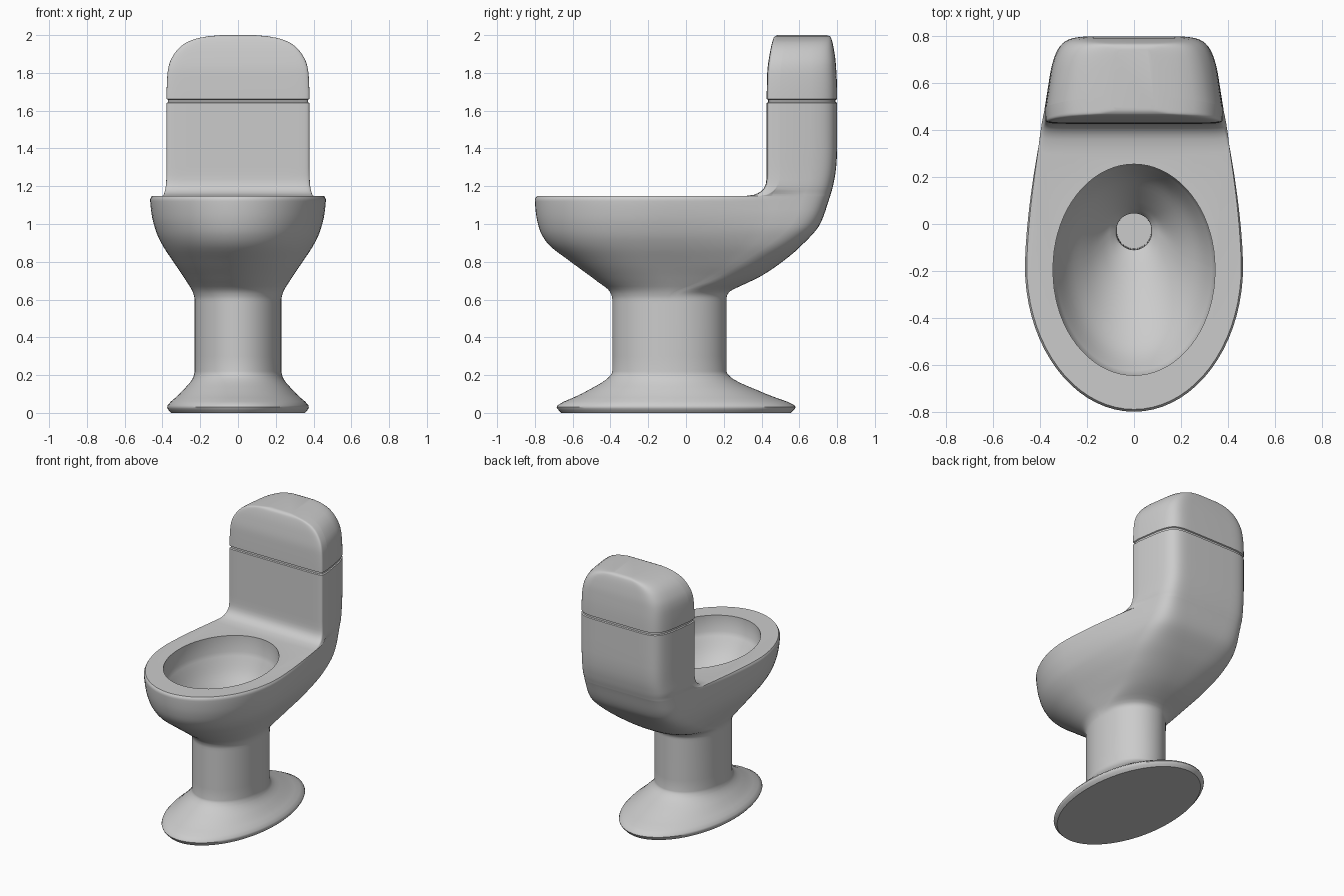
import bpy, bmesh, math

if "Cube" in bpy.data.objects:
    bpy.data.objects.remove(bpy.data.objects["Cube"])


def track(keys, z):
    """Monotone cubic interpolation through (z, value) keys."""
    if z <= keys[0][0]:
        return keys[0][1]
    if z >= keys[-1][0]:
        return keys[-1][1]
    d = [(b[1] - a[1]) / (b[0] - a[0]) for a, b in zip(keys, keys[1:])]
    m = [d[0]] + [2 * p * q / (p + q) if p * q > 0 else 0 for p, q in zip(d, d[1:])] + [d[-1]]
    for i, (a, b) in enumerate(zip(keys, keys[1:])):
        if z <= b[0]:
            h = b[0] - a[0]
            t = (z - a[0]) / h
            return (a[1] * (2*t**3 - 3*t*t + 1) + b[1] * (3*t*t - 2*t**3)
                    + h * (m[i] * (t**3 - 2*t*t + t) + m[i + 1] * (t**3 - t*t)))


def ring(z, yf, yb, w, ws, yc, ys, nf=2, nb=2, taper=0, arc=18, side=8):
    """Horizontal outline: rounded back, flaring sides, rounded front."""
    half = []
    for i in range(arc + 1):
        a = math.pi / 2 * (1 - i / arc)
        c, s = max(math.cos(a), 0), math.sin(a)
        u = s ** (2 / nb)
        x = 0 if i == 0 else ws * (1 - taper * u ** 1.5) * c ** (2 / nb)
        half.append((x, ys + (yb - ys) * u))
    for j in range(1, side + 1):
        u = 1 - j / side
        half.append((w + (ws - w) * u ** 1.6, yc + (ys - yc) * u))
    for i in range(1, arc + 1):
        a = math.pi / 2 * i / arc
        x = 0 if i == arc else w * math.cos(a) ** (2 / nf)
        half.append((x, yc - (yc - yf) * math.sin(a) ** (2 / nf)))
    return [(x, y, z) for x, y in half + [(-x, y) for x, y in half[-2:0:-1]]]


def loft(name, rings):
    bm = bmesh.new()
    rows = [[bm.verts.new(p) for p in r] for r in rings]
    n = len(rows[0])
    for a, b in zip(rows, rows[1:]):
        for i in range(n):
            bm.faces.new((a[i], a[(i + 1) % n], b[(i + 1) % n], b[i]))
    bm.faces.new(rows[0])
    bm.faces.new(rows[-1])
    bmesh.ops.remove_doubles(bm, verts=bm.verts, dist=1e-4)
    bmesh.ops.recalc_face_normals(bm, faces=bm.faces)
    me = bpy.data.meshes.new(name)
    bm.to_mesh(me)
    bm.free()
    ob = bpy.data.objects.new(name, me)
    bpy.context.collection.objects.link(ob)
    return ob


def span(a, b, n):
    return [a + (b - a) * i / n for i in range(n)]


# Foot, pedestal and bowl shell
B = dict(
    yf=[(0, -.66), (.012, -.672), (.03, -.685), (.1, -.555), (.19, -.408), (.22, -.39), (.6, -.39),
        (.64, -.402), (.7, -.475), (.8, -.61), (.9, -.735), (.97, -.775), (1.06, -.795), (1.13, -.8), (1.147, -.79)],
    yb=[(0, .555), (.012, .567), (.03, .58), (.1, .425), (.19, .236), (.22, .215), (.61, .215), (.64, .228),
        (.67, .285), (.72, .39), (.8, .51), (.88, .605), (1, .71), (1.147, .763)],
    w=[(0, .355), (.012, .366), (.03, .375), (.1, .31), (.19, .237), (.22, .23), (.6, .23), (.64, .24),
       (.7, .275), (.8, .342), (.88, .395), (.95, .43), (1.05, .457), (1.13, .465), (1.147, .457)],
    ws=[(0, .355), (.012, .366), (.03, .375), (.1, .31), (.19, .237), (.22, .23), (.6, .23), (.64, .238),
        (.7, .262), (.8, .32), (.9, .362), (1, .38), (1.147, .382)],
    yc=[(0, -.06), (.2, -.09), (.62, -.09), (.8, -.16), (1, -.18)],
    ys=[(0, -.05), (.2, -.08), (.62, -.08), (.7, .1), (.8, .25), (.95, .41), (1.05, .46)],
    nb=[(0, 2), (.62, 2.1), (.8, 3), (1, 6), (1.147, 8)],
    taper=[(.64, 0), (1, .14), (1.147, .16)])
zs = [0, .012, .022, .03, .04] + span(.06, .18, 6) + [.18, .19, .2, .21, .22, .3, .4, .5, .58, .6, .61, .62, .63, .64, .655]
zs += span(.67, 1.12, 20) + [1.12, 1.13, 1.138, 1.144, 1.147]
rings = [ring(z, **{k: track(v, z) for k, v in B.items()}) for z in zs]

# Tank, rising from the deck with a fillet, a lid groove and an arched top
T = dict(
    yf=[(1.147, .30), (1.155, .36), (1.175, .40), (1.21, .422), (1.26, .427), (1.65, .427), (1.8, .43),
        (1.9, .443), (1.98, .462), (1.994, .47), (2, .485)],
    yb=[(1.147, .763), (1.2, .778), (1.3, .795), (1.4, .8), (1.7, .8), (1.85, .793), (1.93, .782),
        (1.98, .77), (1.994, .762), (2, .745)],
    w=[(1.147, .402), (1.155, .394), (1.175, .387), (1.21, .381), (1.3, .378), (1.7, .378), (1.8, .373),
       (1.85, .363), (1.9, .338), (1.95, .292), (1.98, .225), (1.994, .155), (2, .09)])
zs = [1.147, 1.15, 1.155, 1.163, 1.175, 1.19, 1.21, 1.235, 1.26, 1.3, 1.35, 1.4, 1.5, 1.6,
      1.641, 1.645, 1.657, 1.661, 1.7, 1.75] + span(1.78, 1.96, 9)
zs += [1.96, 1.97, 1.98, 1.987, 1.994, 1.998, 2]
for z in zs:
    d = .008 if 1.644 < z < 1.658 else 0
    yf, yb, w = track(T['yf'], z) + d, track(T['yb'], z) - d, track(T['w'], z) - d
    rings.append(ring(z, yf, yb, w, min(w, .382), yf + .06, max(.46, yf + .07), 12, 8, .16))
body = loft("toilet_body", rings)

# Bowl hollow: straight rim wall, funnel and drain
C = dict(
    yf=[(.55, -.105), (.67, -.11), (.7, -.2), (.8, -.41), (.9, -.55), (1.03, -.645)],
    yb=[(.55, .045), (.67, .045), (.7, .06), (.8, .13), (.9, .2), (1.03, .255)],
    w=[(.55, .073), (.67, .075), (.7, .105), (.8, .2), (.9, .28), (1.03, .345)],
    yc=[(.55, -.03), (.67, -.035), (.8, -.14), (1.03, -.2)])
zs = [.55, .6, .65, .67, .68] + span(.7, 1.03, 12) + [1.03, 1.25]
rings = []
for z in zs:
    p = {k: track(v, z) for k, v in C.items()}
    rings.append(ring(z, ws=p['w'], ys=p['yc'] + .01, side=2, **p))
cutter = loft("bowl_cutter", rings)
cutter.hide_render = True

mod = body.modifiers.new("bowl", 'BOOLEAN')
mod.operation = 'DIFFERENCE'
mod.solver = 'EXACT'
mod.object = cutter
bpy.context.view_layer.objects.active = body
body.select_set(True)
cutter.select_set(False)
bpy.ops.object.modifier_apply(modifier=mod.name)
bpy.data.objects.remove(cutter)
bpy.ops.object.shade_smooth_by_angle(angle=math.radians(40))
